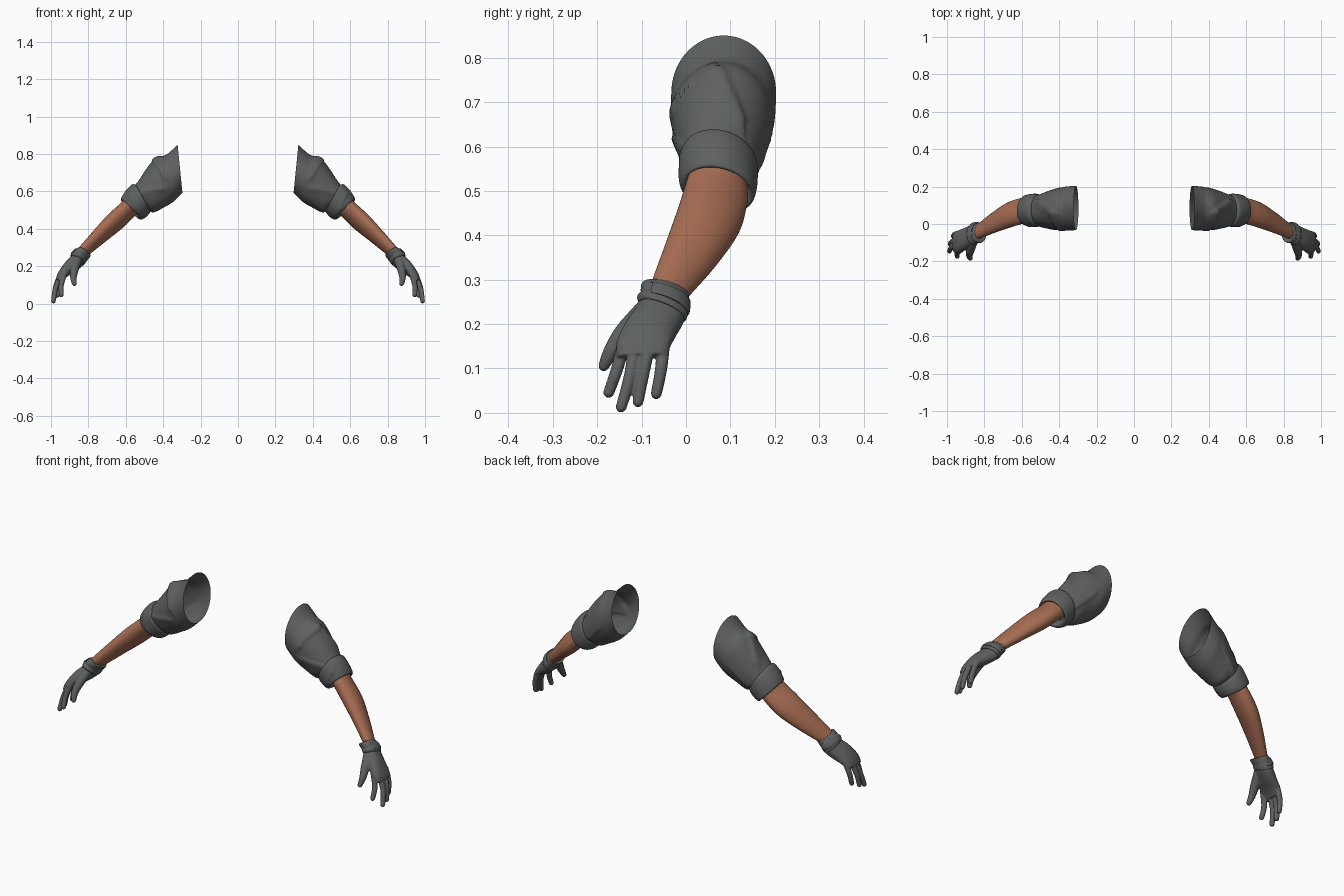
import bpy, bmesh
from math import sin, cos, pi, exp, radians
from mathutils import Vector

cube = bpy.data.objects.get("Cube")
if cube:
    bpy.data.objects.remove(cube, do_unlink=True)


def material(name, rgb):
    m = bpy.data.materials.new(name)
    m.use_nodes = True
    m.diffuse_color = (*rgb, 1)
    m.node_tree.nodes["Principled BSDF"].inputs["Base Color"].default_value = (*rgb, 1)
    return m


GREY = material("grey_cloth", (0.11, 0.12, 0.115))
SKIN = material("brown_skin", (0.38, 0.15, 0.085))


def spline(keys, steps):
    """Smooth interpolation through a list of equal-length tuples."""
    out = []
    for i in range(len(keys) - 1):
        a, b = keys[max(i - 1, 0)], keys[i]
        c, d = keys[i + 1], keys[min(i + 2, len(keys) - 1)]
        for s in range(steps):
            t = s / steps
            out.append([q + t / 2 * (r - p + t * (2 * p - 5 * q + 4 * r - s3
                        + t * (3 * (q - r) + s3 - p)))
                        for p, q, r, s3 in zip(a, b, c, d)])
    out.append(list(keys[-1]))
    return out


def skin_rings(bm, rings, caps):
    """Bridge rings of points with quads, closing the ends if asked."""
    loops = [[bm.verts.new(p) for p in ring] for ring in rings]
    n = len(loops[0])
    for a, b in zip(loops, loops[1:]):
        for i in range(n):
            bm.faces.new((a[i], a[(i + 1) % n], b[(i + 1) % n], b[i]))
    if caps:
        bm.faces.new(loops[0][::-1])
        bm.faces.new(loops[-1])


def limb(bm, keys, steps=6, n=48, caps=True, bulge=1.0):
    """Section key: upper x, z, lower x, z, centre y, half width, tilt."""
    rings = []
    for ux, uz, lx, lz, y, hy, tilt in spline(keys, steps):
        c = Vector(((ux + lx) / 2, y, (uz + lz) / 2))
        v = Vector(((ux - lx) / 2, 0, (uz - lz) / 2))
        w = Vector((0, hy, tilt))
        ring = []
        for i in range(n):
            ca, sa = cos(2 * pi * i / n), sin(2 * pi * i / n)
            ca = abs(ca) ** bulge * (1 if ca > 0 else -1)
            sa = abs(sa) ** bulge * (1 if sa > 0 else -1)
            ring.append(c + w * ca + v * sa)
        rings.append(ring)
    skin_rings(bm, rings, caps)


def digit(bm, path, r0, r1, n=16):
    """Tapered round finger with a domed tip."""
    pts = [Vector(p) for p in spline(path, 6)]
    rings = []

    def ring(p, t, r):
        u = t.cross(Vector((0, 1, 0))).normalized()
        w = t.cross(u)
        rings.append([p + (u * cos(2 * pi * i / n) + w * sin(2 * pi * i / n)) * r
                      for i in range(n)])

    for i, p in enumerate(pts):
        t = (pts[min(i + 1, len(pts) - 1)] - pts[max(i - 1, 0)]).normalized()
        ring(p, t, r0 + (r1 - r0) * i / (len(pts) - 1))
    for k in range(1, 5):
        a = k * pi / 9
        ring(pts[-1] + t * r1 * sin(a), t, r1 * cos(a))
    skin_rings(bm, rings, True)


def finish(name, bm, mat, remesh=0):
    """Turn the left-side mesh into a mirrored, smooth object."""
    bmesh.ops.recalc_face_normals(bm, faces=bm.faces)
    me = bpy.data.meshes.new(name)
    bm.to_mesh(me)
    bm.free()
    me.shade_smooth()
    me.set_sharp_from_angle(angle=radians(50))
    me.materials.append(mat)
    ob = bpy.data.objects.new(name, me)
    bpy.context.collection.objects.link(ob)
    if remesh:
        mod = ob.modifiers.new("fuse", 'REMESH')
        mod.mode, mod.voxel_size, mod.use_smooth_shade = 'VOXEL', remesh, True
        mod = ob.modifiers.new("soften", 'SMOOTH')
        mod.factor, mod.iterations = 0.5, 5
    ob.modifiers.new("both_sides", 'MIRROR')
    return ob


def crease(bm, start, end, height, width):
    """Raise a cloth fold along a line, steep on one side, soft on the other."""
    a, b = Vector(start), Vector(end)
    d = b - a
    bm.normal_update()
    moves = []
    for v in bm.verts:
        t = max(0, min(1, (v.co - a).dot(d) / d.length_squared))
        off = v.co - (a + d * t)
        side = off.dot(d.cross(v.normal))
        w = width if side > 0 else width * 0.3
        moves.append((v, v.normal * height * exp(-(off.length / w) ** 2)))
    for v, m in moves:
        v.co += m


# Sleeve, open at the shoulder
bm = bmesh.new()
limb(bm, [(.323, .850, .297, .592, .085, .118, 0),
          (.38, .798, .345, .545, .083, .117, 0),
          (.43, .778, .40, .512, .08, .108, 0),
          (.49, .710, .45, .488, .077, .094, -.005),
          (.54, .645, .485, .497, .075, .08, -.01),
          (.58, .60, .51, .49, .075, .07, -.01)], steps=10, n=96, caps=False)
bmesh.ops.recalc_face_normals(bm, faces=bm.faces)
crease(bm, (.44, .075, .775), (.51, .125, .66), .009, .035)
crease(bm, (.45, .06, .76), (.40, -.03, .68), .008, .03)
crease(bm, (.41, -.03, .62), (.52, .0, .60), .007, .025)
crease(bm, (.40, .18, .62), (.48, .15, .54), .006, .025)
finish("sleeve", bm, GREY)

# Rolled sleeve cuff
bm = bmesh.new()
limb(bm, [(.545, .632, .482, .505, .073, .078, -.01),
          (.566, .637, .470, .490, .073, .088, -.01),
          (.600, .603, .492, .463, .073, .088, -.012),
          (.625, .563, .518, .450, .073, .082, -.012),
          (.618, .552, .530, .462, .073, .073, -.012),
          (.590, .570, .520, .490, .073, .064, -.01)], n=64, caps=False)
crease(bm, (.58, .0, .58), (.54, -.01, .49), .004, .02)
finish("sleeve_cuff", bm, GREY)

# Bare forearm
bm = bmesh.new()
limb(bm, [(.595, .575, .510, .510, .078, .058, -.02),
          (.625, .535, .545, .480, .072, .067, -.025),
          (.702, .463, .615, .412, .052, .068, -.028),
          (.778, .379, .712, .334, .010, .056, -.024),
          (.850, .297, .800, .262, -.036, .040, -.018),
          (.872, .270, .825, .240, -.046, .036, -.016)])
crease(bm, (.60, .12, .47), (.75, .03, .34), .004, .02)
finish("forearm", bm, SKIN)

# Glove hand: palm, four fingers and thumb fused together
bm = bmesh.new()
limb(bm, [(.862, .282, .815, .250, -.043, .042, -.016),
          (.890, .250, .828, .212, -.052, .049, -.018),
          (.928, .213, .868, .175, -.076, .056, -.014),
          (.960, .168, .912, .145, -.095, .061, -.004),
          (.974, .134, .940, .120, -.099, .056, .002)], bulge=0.85)
digits = [  # index, middle, ring, little
    [(.925, -.138, .165), (.945, -.155, .10), (.945, -.174, .046)],
    [(.945, -.113, .155), (.976, -.127, .08), (.987, -.146, .013)],
    [(.950, -.083, .155), (.976, -.097, .085), (.984, -.108, .025)],
    [(.935, -.050, .165), (.960, -.056, .10), (.966, -.067, .043)]]
for path in digits:
    digit(bm, path, .0155, .0125)
digit(bm, [(.860, -.085, .235), (.874, -.138, .182),
           (.880, -.168, .140), (.875, -.185, .106)], .028, .0125)
finish("glove_hand", bm, GREY, remesh=.0035)

# Glove wrist band with two soft ridges
bm = bmesh.new()
limb(bm, [(.846, .292, .798, .258, -.04, .044, -.012),
          (.852, .298, .788, .256, -.046, .053, -.013),
          (.872, .286, .800, .240, -.048, .054, -.015),
          (.880, .274, .808, .230, -.05, .052, -.017),
          (.892, .266, .816, .218, -.053, .057, -.019),
          (.896, .250, .826, .210, -.053, .052, -.019),
          (.882, .248, .832, .218, -.053, .042, -.018)], n=64)
finish("glove_wrist_band", bm, GREY)

# Closing strap wrapped over the outer back of the wrist
bm = bmesh.new()
limb(bm, [(.866, .286, .800, .246, -.048, .050, -.015),
          (.872, .290, .800, .240, -.048, .058, -.015),
          (.894, .268, .814, .222, -.051, .059, -.018),
          (.888, .262, .816, .222, -.051, .050, -.018)], n=64, caps=False, steps=4)
cut = [v for v in bm.verts if v.co.y < -.08 or v.co.x < .83]
bmesh.ops.delete(bm, geom=cut, context='VERTS')
finish("glove_strap", bm, GREY)
